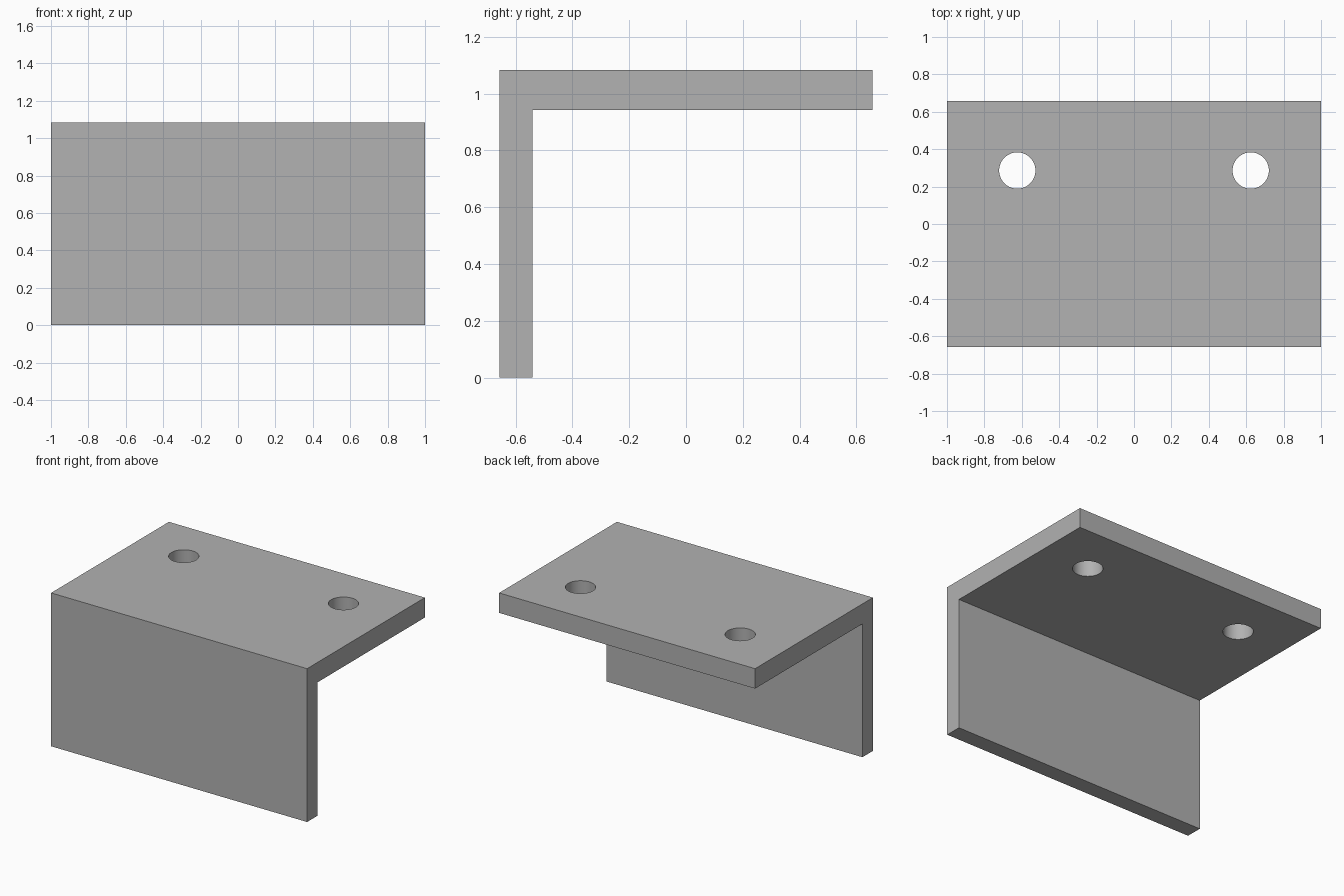
import bpy
import bmesh

default_cube = bpy.data.objects.get("Cube")
if default_cube:
    bpy.data.objects.remove(default_cube, do_unlink=True)

HALF_WIDTH, HALF_DEPTH, HEIGHT = 1.0, 0.657, 1.083
INNER_Y, INNER_Z = -0.541, 0.942          # inside corner of the angle
HOLE_X, HOLE_Y, HOLE_RADIUS = 0.624, 0.286, 0.097

# Plain grey metal
grey = bpy.data.materials.new("plain_grey")
grey.use_nodes = True
grey.diffuse_color = (0.445, 0.445, 0.445, 1)
grey.node_tree.nodes["Principled BSDF"].inputs["Base Color"].default_value = grey.diffuse_color

# L-shaped profile extruded along x
profile = [(-HALF_DEPTH, 0), (INNER_Y, 0), (INNER_Y, INNER_Z),
           (HALF_DEPTH, INNER_Z), (HALF_DEPTH, HEIGHT), (-HALF_DEPTH, HEIGHT)]
bm = bmesh.new()
end = bm.faces.new([bm.verts.new((-HALF_WIDTH, y, z)) for y, z in profile])
extruded = bmesh.ops.extrude_face_region(bm, geom=[end])["geom"]
bmesh.ops.translate(bm, vec=(2 * HALF_WIDTH, 0, 0),
                    verts=[v for v in extruded if isinstance(v, bmesh.types.BMVert)])
bmesh.ops.recalc_face_normals(bm, faces=bm.faces)
mesh = bpy.data.meshes.new("angle_bracket")
bm.to_mesh(mesh)
bm.free()
mesh.materials.append(grey)
bracket = bpy.data.objects.new("angle_bracket", mesh)
bpy.context.collection.objects.link(bracket)

# Two screw holes through the top plate
cutters = []
for side, sign in (("left", 1), ("right", -1)):
    bpy.ops.mesh.primitive_cylinder_add(
        vertices=64, radius=HOLE_RADIUS, depth=0.4,
        location=(sign * HOLE_X, HOLE_Y, (INNER_Z + HEIGHT) / 2))
    cutter = bpy.context.object
    cutter.name = f"{side}_hole_cutter"
    cutter.hide_render = True
    cutter.data.materials.append(grey)
    hole = bracket.modifiers.new(f"{side}_hole", "BOOLEAN")
    hole.operation, hole.solver, hole.object = "DIFFERENCE", "EXACT", cutter
    cutters.append(cutter)

# Apply the holes, discard the cutters and smooth the bores
bpy.ops.object.select_all(action="DESELECT")
bracket.select_set(True)
bpy.context.view_layer.objects.active = bracket
for name in [m.name for m in bracket.modifiers]:
    bpy.ops.object.modifier_apply(modifier=name)
for cutter in cutters:
    bpy.data.objects.remove(cutter, do_unlink=True)
bpy.ops.object.shade_smooth_by_angle()
